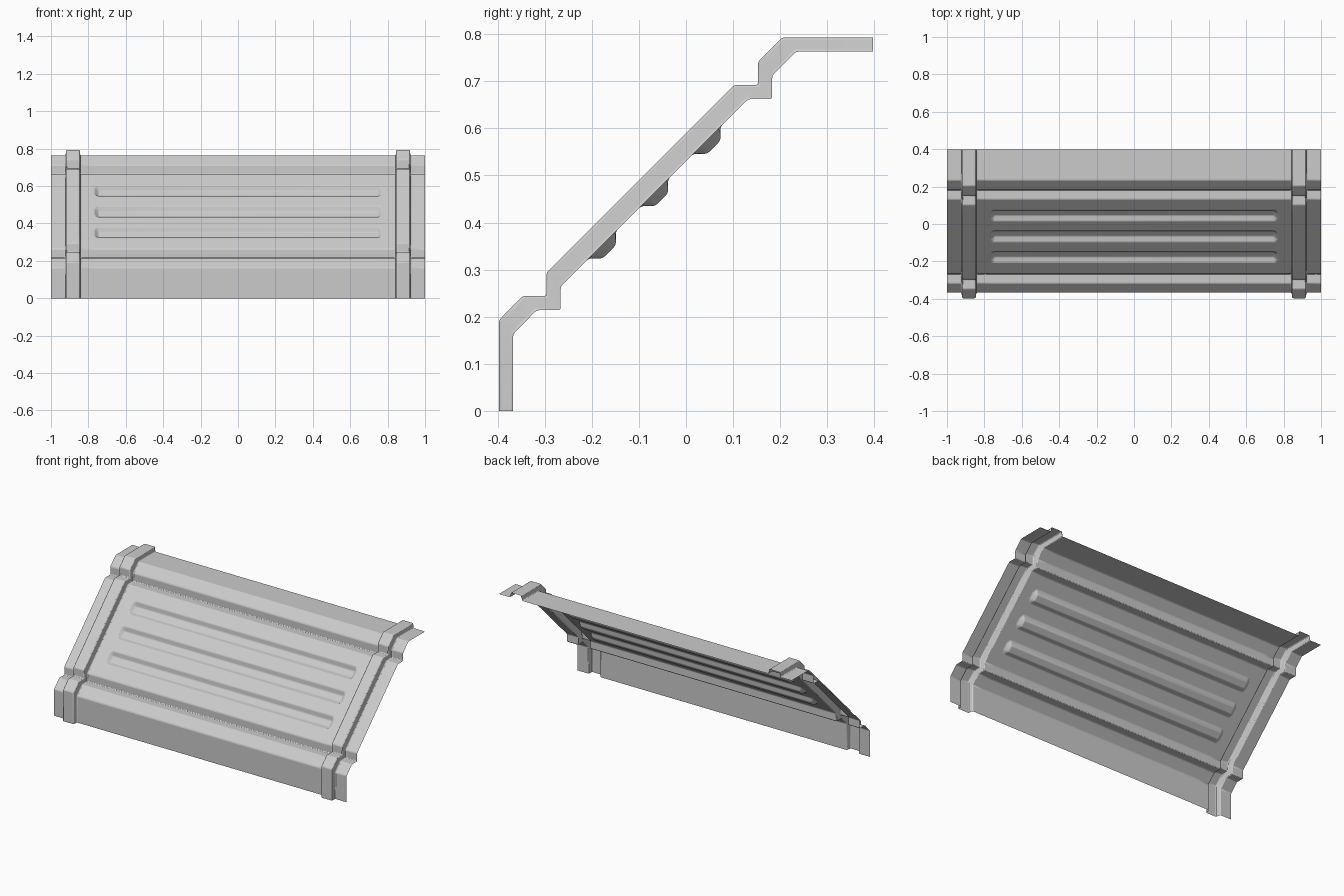
import bpy
import bmesh

if "Cube" in bpy.data.objects:
    bpy.data.objects.remove(bpy.data.objects["Cube"])

# Side profile of the sheet (y, z), from the front foot up to the rear edge
lower = [(-0.367, 0), (-0.367, 0.163), (-0.317, 0.214), (-0.266, 0.214), (-0.266, 0.264)]
upper = [(0.132, 0.662), (0.183, 0.662), (0.183, 0.712), (0.234, 0.763), (0.397, 0.763)]

# Rows: (y, z, groove depth flag, lies on a groove rim)
rows = [(y, z, 0, False) for y, z in lower]
for k in range(3):
    start = 0.016 - 0.111 * (2 - k)
    for dy, flag in ((0, 0), (0.0145, 1), (0.0425, 1), (0.057, 0)):
        y = start + dy
        rows.append((y, y + 0.53, flag, flag == 0))
rows += [(y, z, 0, False) for y, z in upper]

# Columns: (x, rib height flag, groove flag, lies on a groove end), mirrored
half = [(1, 0, 0, False), (0.9225, 0, 0, False), (0.9185, 1, 0, False),
        (0.8465, 1, 0, False), (0.8425, 0, 0, False),
        (0.767, 0, 0, True), (0.747, 0, 1, False)]
cols = [(-x, r, g, e) for x, r, g, e in half] + half[::-1]

RIB = 0.03
DEPTH = 0.0145

# Sheet with raised ribs and pressed grooves
bm = bmesh.new()
grid = []
for i, (y, z, deep, rim) in enumerate(rows):
    line = []
    for x, rib, groove, end in cols:
        py, pz = y, z
        if rib:
            if i < len(rows) - 1:
                py -= RIB
            if i > 0:
                pz += RIB
        if deep and groove:
            py += DEPTH
            pz -= DEPTH
        if rim and end:
            x *= 0.988
        line.append(bm.verts.new((x, py, pz)))
    grid.append(line)
for a, b in zip(grid, grid[1:]):
    for j in range(len(cols) - 1):
        bm.faces.new((a[j], a[j + 1], b[j + 1], b[j]))

mesh = bpy.data.meshes.new("pressed_sheet_panel")
bm.to_mesh(mesh)
bm.free()
panel = bpy.data.objects.new("pressed_sheet_panel", mesh)
bpy.context.collection.objects.link(panel)

# Softened folds
bevel = panel.modifiers.new("soft_folds", 'BEVEL')
bevel.width = 0.005
bevel.segments = 2
bevel.limit_method = 'ANGLE'
bevel.angle_limit = 0.5

bpy.context.view_layer.objects.active = panel
panel.select_set(True)
bpy.ops.object.shade_smooth_by_angle(angle=0.6)
